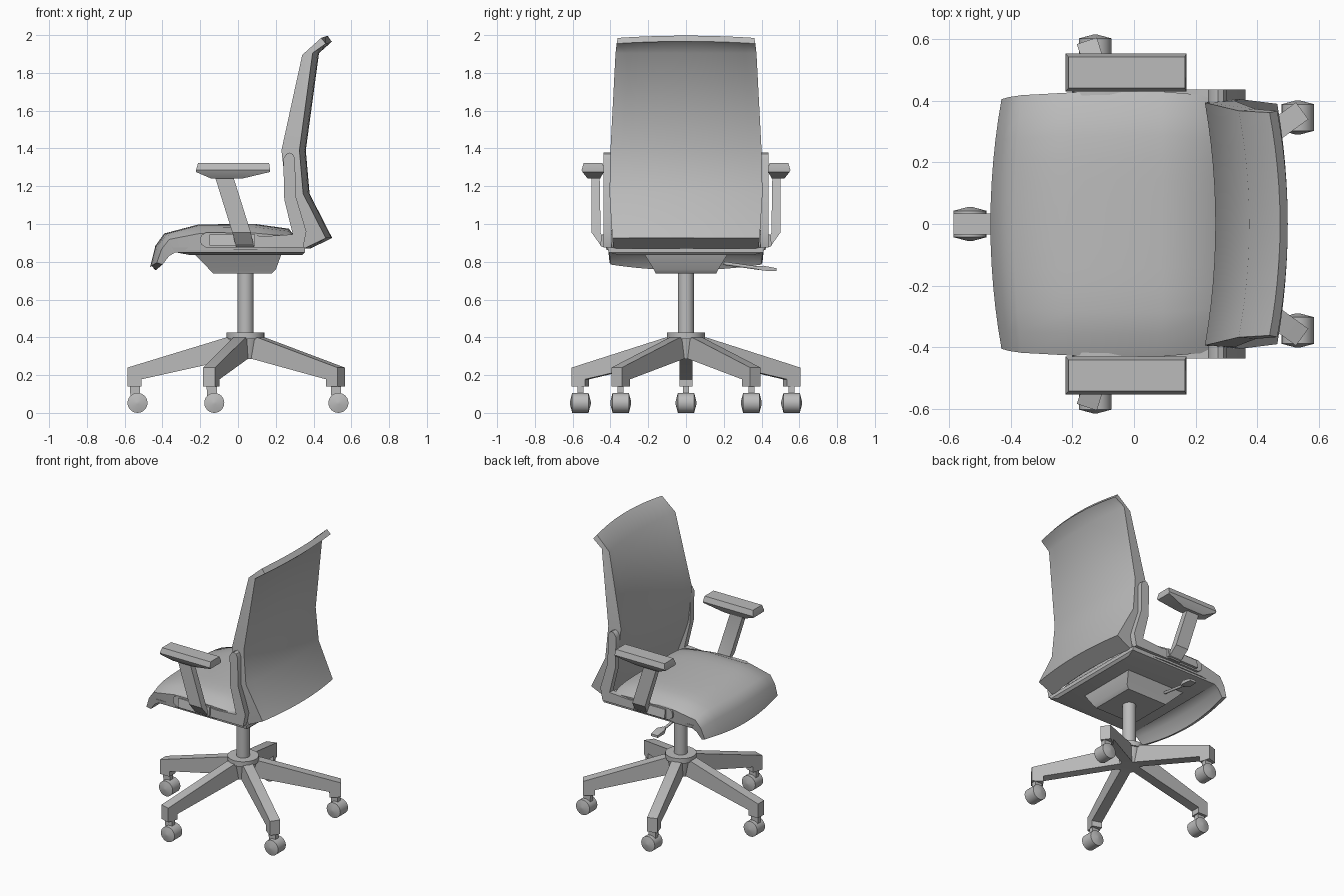
import bpy, bmesh, math
from mathutils import Matrix, Vector

if "Cube" in bpy.data.objects:
    bpy.data.objects.remove(bpy.data.objects["Cube"], do_unlink=True)

grey = bpy.data.materials.new("plain grey")
grey.use_nodes = True
grey.diffuse_color = (0.5, 0.5, 0.5, 1)
grey.node_tree.nodes["Principled BSDF"].inputs["Base Color"].default_value = grey.diffuse_color


def loft(name, rings, matrix=None, sharp=40):
    """Skin a closed solid through rings of equal point count."""
    bm = bmesh.new()
    loops = [[bm.verts.new(p) for p in ring] for ring in rings]
    n = len(loops[0])
    for a, b in zip(loops, loops[1:]):
        for i in range(n):
            j = (i + 1) % n
            bm.faces.new((a[i], a[j], b[j], b[i]))
    bm.faces.new(loops[0])
    bm.faces.new(loops[-1])
    if matrix:
        bm.transform(matrix)
    bmesh.ops.recalc_face_normals(bm, faces=bm.faces)
    for f in bm.faces:
        f.smooth = True
    for e in bm.edges:
        e.smooth = e.calc_face_angle(0) < math.radians(sharp)
    mesh = bpy.data.meshes.new(name)
    bm.to_mesh(mesh)
    bm.free()
    mesh.materials.append(grey)
    ob = bpy.data.objects.new(name, mesh)
    bpy.context.collection.objects.link(ob)
    return ob


def prism(name, profile, y0, y1, matrix=None):
    """Extrude an x-z outline from y0 to y1."""
    return loft(name, [[(x, y, z) for x, z in profile] for y in (y0, y1)], matrix)


def box_loft(name, *sections, matrix=None):
    """Skin through level rectangles given as x0, x1, y0, y1, z."""
    return loft(name, [[(a, c, z), (b, c, z), (b, d, z), (a, d, z)]
                       for a, b, c, d, z in sections], matrix, 25)


def turned(name, steps, matrix, sides=24):
    """Revolve radius-height steps around local z."""
    turns = [2 * math.pi * i / sides for i in range(sides)]
    return loft(name, [[(r * math.cos(t), r * math.sin(t), z) for t in turns]
                       for r, z in steps], matrix)


HUB = Vector((0.04, 0, 0))
AT_HUB = Matrix.Translation(HUB)

# Hub and gas column
turned("hub_cap", [(0.1, 0.39), (0.1, 0.425)], AT_HUB)
turned("hub_core", [(0.07, 0.285), (0.09, 0.39)], AT_HUB)
turned("column", [(0.043, 0.4), (0.043, 0.76)], AT_HUB)

# Five legs, each with a caster trailing toward the back
leg_outline = [(0.02, 0.4), (0.1, 0.4), (0.625, 0.24), (0.625, 0.14),
               (0.55, 0.14), (0.55, 0.178), (0.07, 0.285), (0.02, 0.285)]
for i in range(5):
    angle = math.radians(36 + 72 * i)
    prism(f"leg_{i + 1}", leg_outline, -0.034, 0.034,
          AT_HUB @ Matrix.Rotation(angle, 4, 'Z'))
    pivot = HUB + 0.588 * Vector((math.cos(angle), math.sin(angle), 0))
    box_loft(f"caster_stem_{i + 1}", (-0.02, 0.03, -0.016, 0.016, 0.06),
             (-0.025, 0.03, -0.016, 0.016, 0.145), matrix=Matrix.Translation(pivot))
    wheel_at = Matrix.Translation(pivot + Vector((0.016, 0, 0.053)))
    turned(f"caster_wheel_{i + 1}",
           [(0.008, -0.055), (0.053, -0.043), (0.053, 0.043), (0.008, 0.055)],
           wheel_at @ Matrix.Rotation(math.pi / 2, 4, 'X'))

# Tilt mechanism and seat pan
box_loft("tilt_mechanism", (-0.13, 0.18, -0.16, 0.16, 0.738),
         (-0.15, 0.2, -0.17, 0.17, 0.758), (-0.23, 0.23, -0.22, 0.22, 0.84))
box_loft("seat_pan", (-0.25, 0.34, -0.35, 0.35, 0.835),
         (-0.33, 0.355, -0.41, 0.41, 0.85), (-0.35, 0.355, -0.415, 0.415, 0.875))

# Height lever
turned("lever_rod", [(0.009, 0), (0.009, 0.19)],
       Matrix.Translation((-0.09, 0.2, 0.792)) @ Matrix.Rotation(math.radians(-98), 4, 'X'))
loft("lever_paddle", [[(-0.09 - w, y, z - h), (-0.09 + w, y, z - h),
                       (-0.09 + w, y, z + h), (-0.09 - w, y, z + h)]
                      for y, z, w, h in [(0.37, 0.77, 0.012, 0.008),
                                         (0.41, 0.766, 0.03, 0.013),
                                         (0.48, 0.758, 0.025, 0.008)]])

SPAN = [i / 6 for i in range(-6, 7)]

# Seat cushion: top x, z, bottom x, z, half width, bow at the front
seat_rows = [(-0.43, 0.80, -0.40, 0.785, 0.405, 1.0),
             (-0.405, 0.885, -0.365, 0.83, 0.412, 0.9),
             (-0.365, 0.95, -0.315, 0.86, 0.418, 0.7),
             (-0.2, 0.998, -0.2, 0.862, 0.427, 0.2),
             (0.09, 1.0, 0.09, 0.862, 0.43, 0),
             (0.27, 0.975, 0.27, 0.862, 0.415, 0),
             (0.31, 0.92, 0.3, 0.862, 0.395, 0)]
rings = []
for tx, tz, bx, bz, w, bow in seat_rows:
    drop = 0.03 if bow == 1 else 0
    thick = tz - bz
    top = [(tx - 0.036 * bow * (1 - t * t), w * t,
            tz - drop * (1 - t * t) - 0.35 * thick * t ** 6) for t in SPAN]
    low = [(bx - 0.036 * bow * (1 - t * t), w * 0.98 * t, bz - drop * (1 - t * t))
           for t in reversed(SPAN)]
    rings.append(top + low)
loft("seat_cushion", rings, sharp=50)

# Backrest: front x, z, rear x, z, half width
back_rows = [(0.35, 0.87, 0.465, 0.925, 0.39),
             (0.26, 1.13, 0.345, 1.16, 0.405),
             (0.23, 1.39, 0.325, 1.39, 0.4),
             (0.34, 1.895, 0.395, 1.905, 0.373),
             (0.44, 1.985, 0.465, 1.955, 0.367)]
rings = []
for fx, fz, rx, rz, w in back_rows:
    lift = 0.012 if fz > 1.95 else 0
    front = [(fx + 0.034 * (1 - t * t), w * t * 0.985, fz + lift * (1 - t * t)) for t in SPAN]
    rear = [(rx + 0.034 * (1 - t * t), w * t, rz + lift * (1 - t * t)) for t in reversed(SPAN)]
    rings.append(front + rear)
loft("backrest", rings, sharp=50)

# Side brackets and armrests, mirrored
bracket = [(0.24, 1.345), (0.255, 1.37), (0.272, 1.378), (0.29, 1.37), (0.302, 1.345),
           (0.305, 1.15), (0.362, 0.96), (0.345, 0.875), (-0.17, 0.875),
           (-0.195, 0.892), (-0.202, 0.915), (-0.195, 0.94), (-0.17, 0.955),
           (-0.08, 0.955), (0.14, 0.935), (0.29, 0.945), (0.245, 1.13)]
pad_sections = [(-0.14, 0.02, 0.455, 0.52, 1.24), (-0.222, 0.168, 0.435, 0.548, 1.275),
                (-0.222, 0.17, 0.43, 0.553, 1.285), (-0.212, 0.165, 0.442, 0.542, 1.322)]
for side, mirror in (("left", 1), ("right", -1)):
    flip = Matrix.Diagonal((1, mirror, 1, 1))
    prism(f"{side}_bracket", bracket, 0.395, 0.436, flip)
    box_loft(f"{side}_arm_post", (-0.01, 0.085, 0.42, 0.445, 0.878),
             (-0.03, 0.068, 0.452, 0.5, 0.955), (-0.122, -0.025, 0.457, 0.5, 1.25), matrix=flip)
    box_loft(f"{side}_arm_mount", (-0.15, 0.09, 0.43, 0.455, 0.885),
             (-0.15, 0.09, 0.43, 0.445, 0.945), matrix=flip)
    box_loft(f"{side}_arm_pad", *pad_sections, matrix=flip)
